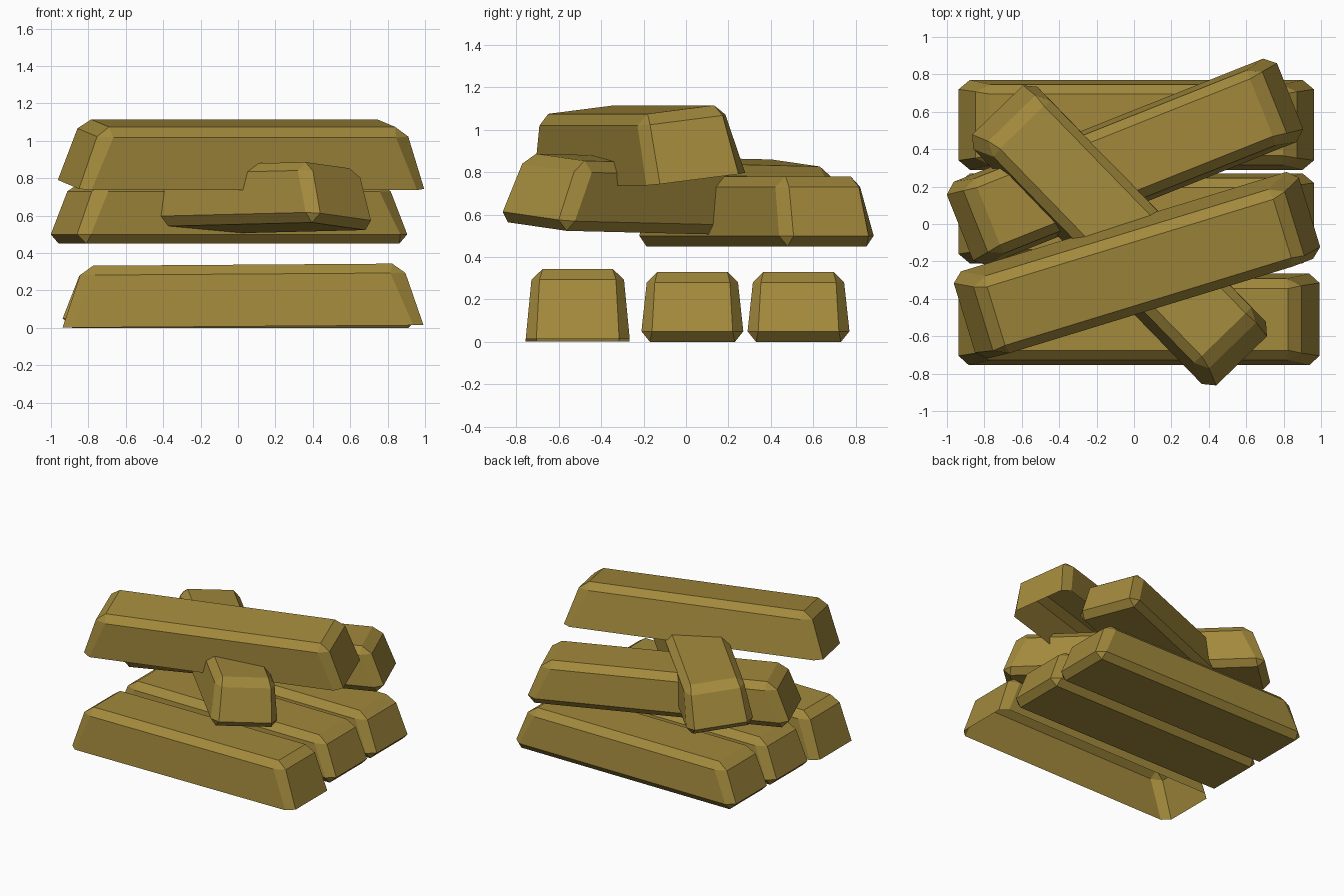
import bpy
import bmesh
from math import radians

if "Cube" in bpy.data.objects:
    bpy.data.objects.remove(bpy.data.objects["Cube"])

gold = bpy.data.materials.new("gold")
gold.diffuse_color = (0.36, 0.25, 0.045, 1)
gold.use_nodes = True
gold.node_tree.nodes["Principled BSDF"].inputs["Base Color"].default_value = gold.diffuse_color


def rectangle(bm, z, hx, hy):
    """Four corner vertices, counter-clockwise."""
    return [bm.verts.new((sx * hx, sy * hy, z))
            for sx, sy in ((1, 1), (-1, 1), (-1, -1), (1, -1))]


def octagon(bm, z, hx, hy, cx, cy):
    """Rectangle with cut corners, two vertices per corner, counter-clockwise."""
    ring = []
    for sx, sy in ((1, 1), (-1, 1), (-1, -1), (1, -1)):
        pair = [(sx * hx, sy * (hy - cy), z), (sx * (hx - cx), sy * hy, z)]
        if sx * sy < 0:
            pair.reverse()
        ring += [bm.verts.new(p) for p in pair]
    return ring


def cap(bm, rect, octo):
    """Flat end face with bevel strips and corner triangles down to the octagon."""
    bm.faces.new(rect)
    for i in range(4):
        j = (i + 1) % 4
        bm.faces.new((rect[i], octo[2 * i], octo[2 * i + 1]))
        bm.faces.new((rect[i], octo[2 * i + 1], octo[2 * j], rect[j]))


def ingot(name, location, rotation, closed=True):
    bm = bmesh.new()
    if closed:
        base = octagon(bm, 0.05, 0.95, 0.24, 0.06, 0.05)
        shoulder = octagon(bm, 0.28, 0.86, 0.215, 0.08, 0.038)
        top = rectangle(bm, 0.33, 0.785, 0.165)
        cap(bm, rectangle(bm, 0.0, 0.90, 0.20), base)
    else:
        # Slightly longer bar with an open underside
        base = octagon(bm, 0.0, 0.965, 0.245, 0.055, 0.05)
        shoulder = octagon(bm, 0.28, 0.87, 0.218, 0.08, 0.038)
        top = rectangle(bm, 0.33, 0.80, 0.165)
    cap(bm, top, shoulder)
    for i in range(8):
        j = (i + 1) % 8
        bm.faces.new((base[i], base[j], shoulder[j], shoulder[i]))
    bmesh.ops.recalc_face_normals(bm, faces=bm.faces)
    mesh = bpy.data.meshes.new(name)
    bm.to_mesh(mesh)
    bm.free()
    mesh.materials.append(gold)
    ob = bpy.data.objects.new(name, mesh)
    bpy.context.collection.objects.link(ob)
    ob.location = location
    ob.rotation_euler = [radians(a) for a in rotation]
    return ob


# Bottom row
ingot("bottom_bar_front", (0.027, -0.51, 0.008), (0, -0.4, 0), closed=False)
ingot("bottom_bar_middle", (0.012, 0.03, 0), (0, 0, 0))
ingot("bottom_bar_back", (0.012, 0.53, 0), (0, 0, 0))

# Crossed bars on top
ingot("angled_bar_back", (-0.048, 0.332, 0.45), (0, 0, 21.7))
diagonal = ingot("diagonal_bar", (-0.08, -0.065, 0.528), (-5.8, -1, -45.8))
diagonal.scale.x = 0.985
ingot("top_bar", (0.016, -0.22, 0.767), (7, 0, 17), closed=False)
